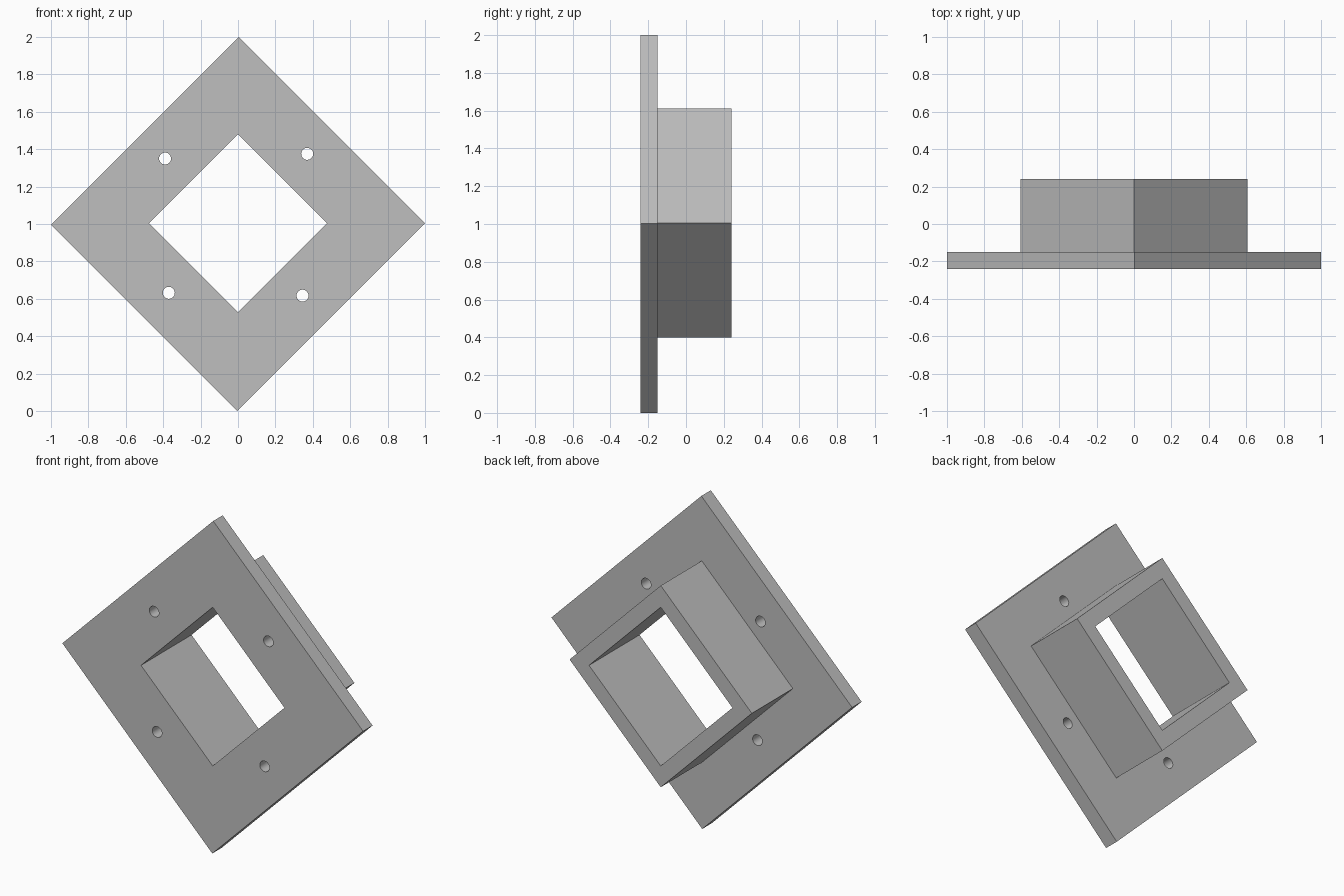
import bpy
from math import cos, sin, pi, radians

cube = bpy.data.objects.get("Cube")
if cube:
    bpy.data.objects.remove(cube, do_unlink=True)

# One plain grey for everything
grey = bpy.data.materials.new("plain grey")
grey.use_nodes = True
colour = (0.52, 0.52, 0.52, 1)
grey.diffuse_color = colour
grey.node_tree.nodes["Principled BSDF"].inputs["Base Color"].default_value = colour


def diamond(half, cz, lean=0.0):
    """Square on its corner, centred on x = 0; lean skews it very slightly."""
    return [(half, cz + lean), (lean, cz + half),
            (-half, cz - lean), (-lean, cz - half)]


def circle(cx, cz, radius, sides=32):
    return [(cx + radius * cos(2 * pi * i / sides),
             cz + radius * sin(2 * pi * i / sides)) for i in range(sides)]


def extrude_outline(name, loops, y_front, y_back):
    """Fill closed outlines (inner loops become holes) and extrude along y."""
    curve = bpy.data.curves.new(name + "_outline", 'CURVE')
    curve.dimensions = '2D'
    curve.fill_mode = 'BOTH'
    curve.extrude = (y_back - y_front) / 2
    for loop in loops:
        spline = curve.splines.new('POLY')
        spline.points.add(len(loop) - 1)
        for point, (x, z) in zip(spline.points, loop):
            point.co = (x, z, 0, 1)
        spline.use_cyclic_u = True
    obj = bpy.data.objects.new(name, curve)
    bpy.context.collection.objects.link(obj)
    obj.rotation_euler = (radians(90), 0, 0)
    obj.location.y = (y_front + y_back) / 2
    bpy.ops.object.select_all(action='DESELECT')
    obj.select_set(True)
    bpy.context.view_layer.objects.active = obj
    bpy.ops.object.convert(target='MESH')
    obj = bpy.context.view_layer.objects.active
    obj.data.materials.clear()
    obj.data.materials.append(grey)
    # Merge the fill with the walls, then tidy the flat faces
    bpy.ops.object.mode_set(mode='EDIT')
    bpy.ops.mesh.select_all(action='SELECT')
    bpy.ops.mesh.remove_doubles(threshold=0.0005)
    bpy.ops.mesh.normals_make_consistent(inside=False)
    bpy.ops.object.mode_set(mode='OBJECT')
    bpy.ops.object.shade_smooth_by_angle(angle=radians(30))
    return obj


opening = diamond(0.477, 1.004)

# Flange plate with the square opening and four screw holes
screws = [(-0.39, 1.35), (0.37, 1.375), (-0.37, 0.632), (0.345, 0.617)]
holes = [circle(x, z, 0.032) for x, z in screws]
extrude_outline("flange_plate",
                [diamond(1.0, 1.0, 0.003), opening] + holes, -0.24, -0.15)

# Square sleeve standing out behind the plate
extrude_outline("square_sleeve", [diamond(0.606, 1.005), opening], -0.15, 0.24)
